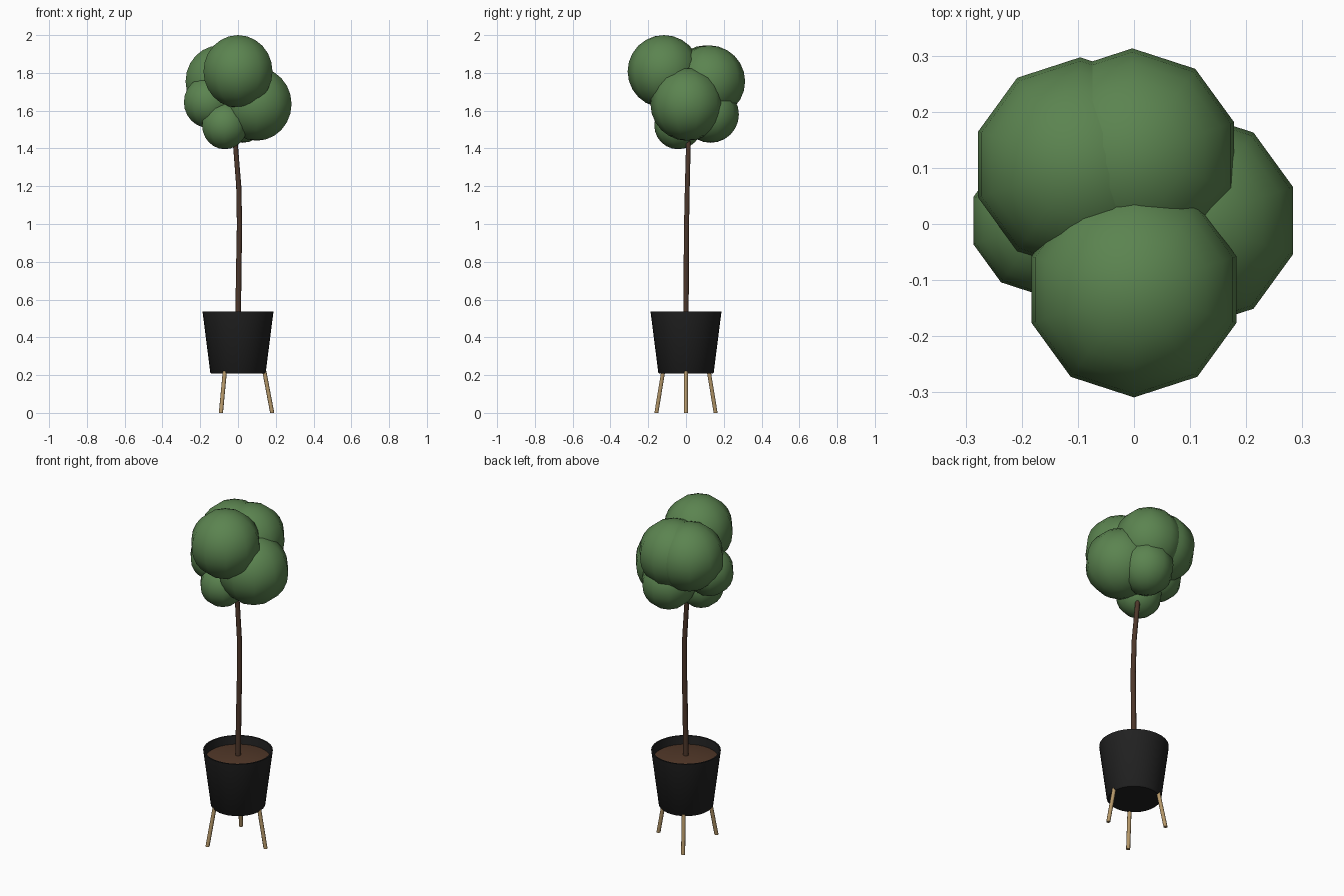
import bpy, bmesh, math
from mathutils import Vector, Matrix

cube = bpy.data.objects.get("Cube")
if cube:
    bpy.data.objects.remove(cube, do_unlink=True)


def material(name, rgb):
    mat = bpy.data.materials.new(name)
    mat.use_nodes = True
    mat.diffuse_color = (*rgb, 1)
    bsdf = next(n for n in mat.node_tree.nodes if n.type == 'BSDF_PRINCIPLED')
    bsdf.inputs["Base Color"].default_value = (*rgb, 1)
    return mat


leaf_green = material("leaf green", (0.105, 0.23, 0.08))
bark_brown = material("bark brown", (0.075, 0.038, 0.023))
soil_brown = material("soil brown", (0.085, 0.04, 0.022))
pot_black = material("pot black", (0.015, 0.015, 0.015))
pale_wood = material("pale wood", (0.46, 0.31, 0.14))


def finish(name, bm, mat, angle=40):
    bmesh.ops.recalc_face_normals(bm, faces=bm.faces)
    mesh = bpy.data.meshes.new(name)
    bm.to_mesh(mesh)
    bm.free()
    mesh.materials.append(mat)
    obj = bpy.data.objects.new(name, mesh)
    bpy.context.collection.objects.link(obj)
    bpy.ops.object.select_all(action='DESELECT')
    obj.select_set(True)
    bpy.context.view_layer.objects.active = obj
    bpy.ops.object.shade_smooth_by_angle(angle=math.radians(angle))
    return obj


def lathe(name, profile, mat, steps=32):
    """Spin a (radius, height) profile around z."""
    bm = bmesh.new()
    verts = [bm.verts.new((r, 0, z)) for r, z in profile]
    edges = [bm.edges.new(pair) for pair in zip(verts, verts[1:])]
    bmesh.ops.spin(bm, geom=verts + edges, axis=(0, 0, 1), cent=(0, 0, 0),
                   angle=math.tau, steps=steps)
    bmesh.ops.remove_doubles(bm, verts=bm.verts, dist=0.0005)
    return finish(name, bm, mat)


def tube(name, path, radii, mat, sides=10):
    """Join level rings along a mostly upright path."""
    bm = bmesh.new()
    rings = []
    for (x, y, z), r in zip(path, radii):
        angles = [math.tau * i / sides for i in range(sides)]
        rings.append([bm.verts.new((x + r * math.cos(a), y + r * math.sin(a), z))
                      for a in angles])
    for low, high in zip(rings, rings[1:]):
        for i in range(sides):
            j = (i + 1) % sides
            bm.faces.new((low[i], low[j], high[j], high[i]))
    bm.faces.new(rings[0][::-1])
    bm.faces.new(rings[-1])
    return finish(name, bm, mat)


# Tapered hollow pot with a thin rim, and slightly domed soil
lathe("pot", [(0, 0.208), (0.14, 0.208), (0.147, 0.215), (0.188, 0.538),
              (0.18, 0.538), (0.172, 0.47), (0, 0.46)], pot_black)
lathe("soil", [(0.175, 0.49), (0.12, 0.5), (0.06, 0.506), (0, 0.508)], soil_brown)

# Three splayed legs
for i in range(3):
    turn = Matrix.Rotation(math.tau * i / 3, 3, 'Z')
    ends = [turn @ Vector(p) for p in ((0.181, 0, 0), (0.139, 0, 0.222))]
    tube(f"leg_{i + 1}", ends, (0.011, 0.011), pale_wood)

# Gently bowed trunk
trunk_path = [(0, 0, 0.47), (0.004, 0.001, 0.75), (0.008, 0.003, 1.0),
              (0.004, 0.007, 1.2), (-0.012, 0.012, 1.4), (-0.025, 0.015, 1.55)]
tube("trunk", trunk_path, (0.015, 0.0145, 0.014, 0.0135, 0.013, 0.012), bark_brown)

# Overlapping leaf balls: position, radius
crown = {
    "top_front": ((0, -0.117, 1.808), 0.192),
    "upper_right": ((-0.096, 0.106, 1.755), 0.191),
    "upper_back": ((-0.003, 0.122, 1.755), 0.191),
    "middle_left": ((0.099, 0.006, 1.635), 0.194),
    "side_right": ((-0.157, 0.006, 1.645), 0.136),
    "lower_back": ((0.022, 0.13, 1.58), 0.15),
    "lower_front": ((-0.07, -0.042, 1.522), 0.126),
}
for label, (place, radius) in crown.items():
    bm = bmesh.new()
    bmesh.ops.create_uvsphere(bm, u_segments=10, v_segments=12, radius=radius,
                              matrix=Matrix.Translation(place))
    finish("leaf_ball_" + label, bm, leaf_green, 60)
